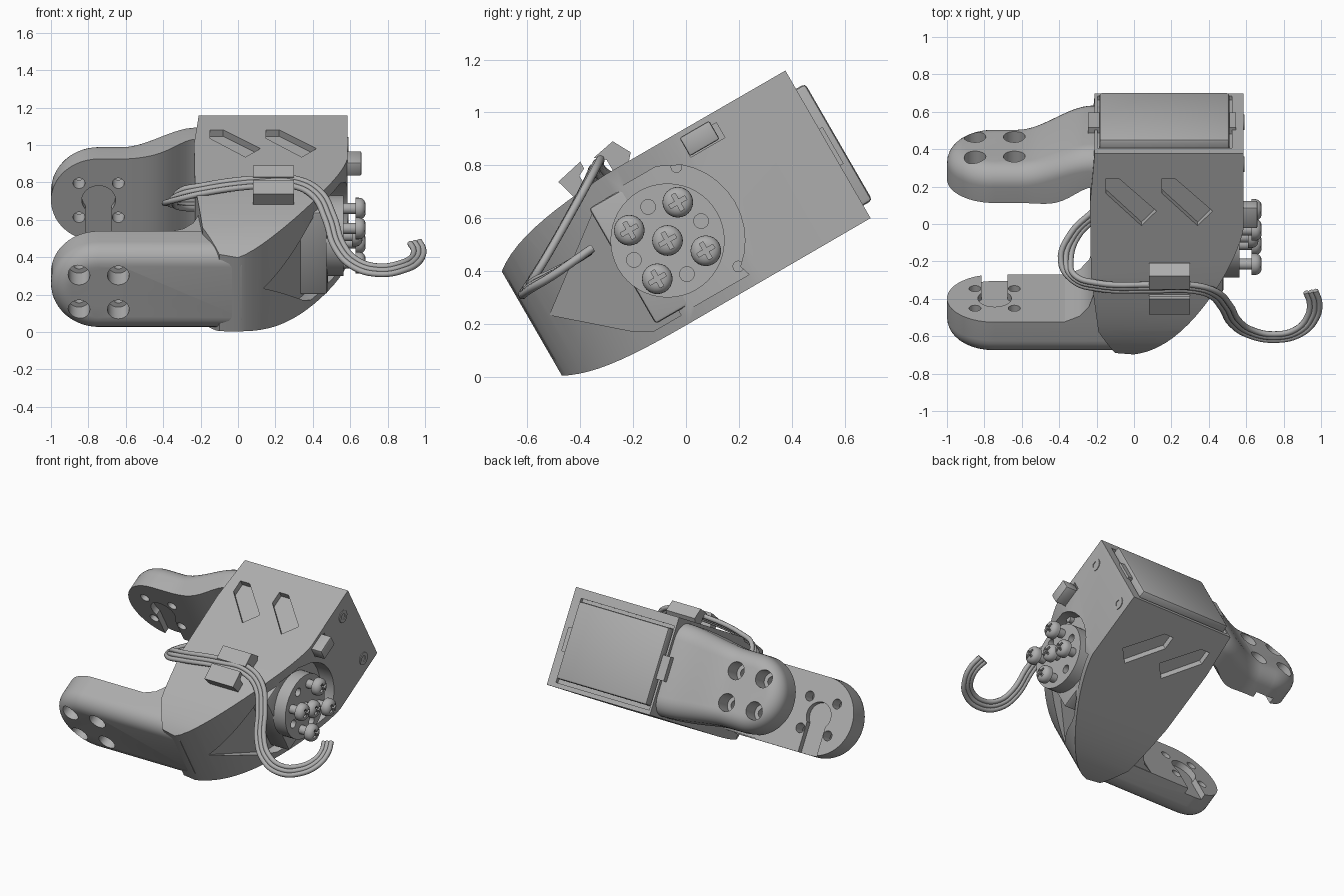
import bpy, bmesh
from math import radians, sin, cos, pi
from mathutils import Vector
from mathutils.geometry import interpolate_bezier

cube = bpy.data.objects.get("Cube")
if cube:
    bpy.data.objects.remove(cube, do_unlink=True)

grey = bpy.data.materials.new("plain grey")
grey.use_nodes = True
grey.diffuse_color = (0.42, 0.42, 0.42, 1)
grey.node_tree.nodes["Principled BSDF"].inputs["Base Color"].default_value = (0.42, 0.42, 0.42, 1)

TILT = radians(30)   # everything but the cable is modelled level, then tilted about x
PLACE = {"x": lambda a, b, t: (t, a, b),
         "y": lambda a, b, t: (a, t, b),
         "z": lambda a, b, t: (a, b, t)}


def finish_mesh(name, bm):
    bmesh.ops.recalc_face_normals(bm, faces=bm.faces)
    mesh = bpy.data.meshes.new(name)
    bm.to_mesh(mesh)
    bm.free()
    mesh.materials.append(grey)
    ob = bpy.data.objects.new(name, mesh)
    bpy.context.collection.objects.link(ob)
    ob.rotation_euler.x = TILT
    return ob


def loft_bm(layers, axis):
    """Skin a list of (outline, height) layers and cap both ends."""
    bm = bmesh.new()
    rings = [[bm.verts.new(PLACE[axis](a, b, t)) for a, b in pts] for pts, t in layers]
    bm.faces.new(rings[0])
    bm.faces.new(rings[-1])
    n = len(rings[0])
    for low, high in zip(rings, rings[1:]):
        for i in range(n):
            j = (i + 1) % n
            bm.faces.new((low[i], low[j], high[j], high[i]))
    return bm


def prism(name, pts, axis, lo, hi):
    return finish_mesh(name, loft_bm([(pts, lo), (pts, hi)], axis))


def circle(a, b, r, n=32):
    return [(a + r * cos(2 * pi * i / n), b + r * sin(2 * pi * i / n)) for i in range(n)]


def cylinder(name, axis, a, b, r, lo, hi, n=32):
    return prism(name, circle(a, b, r, n), axis, lo, hi)


def box(name, x, y, z, bevel=0):
    pts = [(x[0], y[0]), (x[1], y[0]), (x[1], y[1]), (x[0], y[1])]
    bm = loft_bm([(pts, z[0]), (pts, z[1])], "z")
    if bevel:
        bmesh.ops.bevel(bm, geom=bm.edges[:], offset=bevel, segments=2,
                        profile=0.5, affect="EDGES")
    return finish_mesh(name, bm)


def cut(ob, *cutters, mode="DIFFERENCE"):
    bpy.context.view_layer.objects.active = ob
    for c in cutters:
        m = ob.modifiers.new("cut", "BOOLEAN")
        m.operation, m.solver, m.object = mode, "EXACT", c
        bpy.ops.object.modifier_apply(modifier=m.name)
        bpy.data.objects.remove(c, do_unlink=True)


# Housing: plan outline intersected with the side outline
sweep = interpolate_bezier(Vector((0.585, 0.44)), Vector((0.56, 0.24)),
                           Vector((0.27, -0.33)), Vector((0.0, -0.405)), 20)
plan = [(-0.21, 0.905), (0.585, 0.905)] + [tuple(p[:2]) for p in sweep]
plan += [(-0.1, -0.39), (-0.19, -0.22), (-0.23, 0.15), (-0.235, 0.6)]
side_top = interpolate_bezier(Vector((0.12, 0.815)), Vector((-0.1, 0.8)),
                              Vector((-0.3, 0.78)), Vector((-0.41, 0.69)), 12)
side_low = interpolate_bezier(Vector((-0.41, 0.24)), Vector((-0.3, 0.18)),
                              Vector((-0.15, 0.168)), Vector((0.1, 0.168)), 12)
side = [tuple(p[:2]) for p in side_top + side_low] + [(0.92, 0.17), (0.92, 0.815)]
housing = prism("housing", plan, "z", 0.1, 0.9)
cut(housing, prism("side", side, "x", -0.6, 0.8), mode="INTERSECT")

# Openings for the motor, its rear lid and the decorative slots
cavity_pts = [(-0.33, 0.46), (0, 0.71), (0.1, 0.71), (0.1, 0.21), (-0.02, 0.21), (-0.09, 0.25)]
cavity = prism("cavity", cavity_pts, "x", 0.33, 0.8)
for v in cavity.data.vertices:      # sloping cavity floor
    if v.co.x < 0.5:
        v.co.x += 0.6 * v.co.y
pocket = [(-0.05, 0.71), (0, 0.745), (0.3, 0.745)]
pocket += [(0.2 + 0.29 * cos(a), 0.48 + 0.29 * sin(a))
           for a in [radians(50 - 10 * i) for i in range(11)]]
pocket += [(0.4, 0.215), (0.02, 0.215), (-0.05, 0.26)]
cut(housing, cavity,
    prism("pocket", pocket, "x", 0.48, 0.8),
    box("cable_slot", (0.5, 0.7), (0.43, 0.58), (0.71, 0.775)),
    box("lid_recess", (-0.195, 0.525), (0.88, 1), (0.2, 0.755)))
slot = [(-0.15, 0.75), (-0.08, 0.75), (0.12, 0.55), (0.04, 0.46), (-0.15, 0.66)]
for shift in (0, 0.3):
    pts = [(a + shift, b) for a, b in slot]
    cut(housing, prism("slot", pts, "z", 0.775, 0.9), prism("slot", pts, "z", 0.1, 0.21))

# Fillet where the front arm meets the housing
web = [(-0.37, -0.185), (-0.29, -0.15), (-0.24, -0.09), (-0.21, 0.0), (-0.1, 0.0), (-0.1, -0.3)]
prism("arm_fillet", web, "z", 0.225, 0.725)

# Two forked arms with counterbored holes and a keyhole on the inner face
ARM_X, ARM_R = -0.745, 0.255


def stadium(cz, end, inset):
    r = ARM_R - inset
    return [(end, cz - r), (end, cz + r)] + [
        (ARM_X + r * cos(a), cz + r * sin(a)) for a in [pi / 2 + pi * i / 28 for i in range(29)]]


def arm(name, inner, outer, cz, end, flare):
    out = 1 if outer > inner else -1
    fillet = 0.1
    layers = [(stadium(cz, end, 0), inner)]
    for i in range(9):
        a = pi / 2 * i / 8
        layers.append((stadium(cz, end, fillet * (1 - cos(a))),
                       outer - out * fillet * (1 - sin(a))))
    bm = loft_bm(layers, "y")
    if flare:   # the arm swells outwards where it joins the housing
        for i in range(13):
            bmesh.ops.bisect_plane(bm, geom=bm.verts[:] + bm.edges[:] + bm.faces[:],
                                   plane_co=(-0.62 + 0.034 * i, 0, 0), plane_no=(1, 0, 0))
        for v in bm.verts:
            t = min(max((v.co.x + 0.62) / 0.4, 0), 1)
            t = t * t * (3 - 2 * t)
            on_inner = abs(v.co.y - inner) < 0.001
            v.co.y += flare * (t ** 3 if on_inner else t)
            v.co.z += 0.2 * t * (v.co.z - cz)
    ob = finish_mesh(name, bm)
    span = lambda a, b: sorted((a, b))
    p = 0.105
    for sx in (-p, p):
        for sz in (-p, p):
            cut(ob, cylinder("bore", "y", ARM_X + sx, cz + sz, 0.058,
                             *span(inner + out * 0.09, outer + out * 0.1)),
                cylinder("hole", "y", ARM_X + sx, cz + sz, 0.032,
                         *span(inner - out * 0.1, outer + out * 0.1)))
    depth = span(inner - out * 0.1, inner + out * 0.04)
    cut(ob, cylinder("key", "y", ARM_X, cz, 0.09, *depth),
        box("key_slot", (ARM_X - 0.07, ARM_X + 0.07), depth, (0.1, cz)))


arm("front_arm", -0.185, -0.4, 0.475, 0.02, 0)
arm("rear_arm", 0.56, 0.76, 0.49, -0.18, 0.125)

# Motor: body, rear lid with tabs, small fixing screws
box("motor_body", (0.33, 0.478), (0, 0.44), (0.23, 0.735), 0.012)
box("rear_lid", (-0.185, 0.51), (0.86, 0.945), (0.225, 0.735), 0.015)
for name, x in (("left_tab", (0.5, 0.545)), ("right_tab", (-0.245, -0.17))):
    box(name, x, (0.86, 0.92), (0.4, 0.56))
box("connector_block", (0.56, 0.66), (0.43, 0.56), (0.715, 0.795), 0.008)
for y, z in ((0.365, 0.705), (0.38, 0.262)):
    cylinder("motor_pin", "x", y, z, 0.022, 0.46, 0.51, 16)
for y, z in ((0.777, 0.706), (0.782, 0.265)):
    seat = cylinder("housing_screw", "x", y, z, 0.042, 0.57, 0.59, 24)
    cut(seat, cylinder("socket", "x", y, z, 0.022, 0.58, 0.7, 6))

# Output disc with four open holes
HY, HZ = 0.197, 0.481
disc = cylinder("output_disc", "x", HY, HZ, 0.216, 0.47, 0.565, 48)
for i in range(4):
    a = i * pi / 2
    cut(disc, cylinder("hole", "x", HY + 0.147 * cos(a), HZ + 0.147 * sin(a),
                       0.028, 0.52, 0.7, 16))


# Domed cross-head screws
def screw(y, z, tip):
    cylinder("screw_shank", "x", y, z, 0.03, 0.5, tip - 0.04, 16)
    layers = [(circle(y, z, 0.058, 24), tip - 0.055)]
    for i in range(6):
        a = pi / 2 * i / 5
        layers.append((circle(y, z, 0.023 + 0.035 * cos(a), 24), tip - 0.035 * (1 - sin(a))))
    head = finish_mesh("screw_head", loft_bm(layers, "x"))
    for w, h in ((0.035, 0.008), (0.008, 0.035)):
        cut(head, box("cross", (tip - 0.025, tip + 0.1), (y - w, y + w), (z - h, z + h)))


screw(HY, HZ, 0.665)
for i in range(4):
    a = pi / 4 + i * pi / 2
    screw(HY + 0.15 * cos(a), HZ + 0.15 * sin(a), 0.682)

# Cable clip: two hooked bars
hook = [(0.15, 0.79), (0.15, 0.86), (0.112, 0.892), (0.205, 0.91), (0.243, 0.84), (0.2, 0.79)]
prism("upper_clip", hook, "x", 0.08, 0.3)
hook = [(-0.02, 0.77), (-0.05, 0.88), (0.06, 0.905), (0.06, 0.875), (0.03, 0.86), (0.035, 0.77)]
prism("lower_clip", hook, "x", 0.08, 0.3)

for ob in list(bpy.context.collection.objects):
    if ob.type == "MESH" and grey.name in ob.data.materials:
        bpy.ops.object.select_all(action="DESELECT")
        ob.select_set(True)
        bpy.context.view_layer.objects.active = ob
        bpy.ops.object.shade_smooth_by_angle(angle=radians(30))

# Flat cable of three wires
path = [Vector(p) for p in (
    (-0.2, 0.06, 0.68), (-0.32, -0.06, 0.68), (-0.365, -0.2, 0.69), (-0.32, -0.29, 0.73),
    (-0.2, -0.33, 0.76), (0.1, -0.34, 0.8), (0.3, -0.34, 0.8), (0.42, -0.37, 0.74),
    (0.49, -0.44, 0.61), (0.54, -0.525, 0.46), (0.62, -0.58, 0.37), (0.75, -0.605, 0.33),
    (0.88, -0.575, 0.35), (0.95, -0.5, 0.39), (0.965, -0.42, 0.44), (0.945, -0.36, 0.48))]
for k, name in ((-1, "wire_inner"), (0, "wire_middle"), (1, "wire_outer")):
    curve = bpy.data.curves.new(name, "CURVE")
    curve.dimensions = "3D"
    curve.bevel_depth, curve.bevel_resolution, curve.resolution_u = 0.016, 2, 6
    curve.use_fill_caps = True
    spline = curve.splines.new("BEZIER")
    spline.bezier_points.add(len(path) - 1)
    for i, p in enumerate(path):
        along = path[min(i + 1, len(path) - 1)] - path[max(i - 1, 0)]
        across = along.cross(Vector((0, -0.8, 0.6))).normalized()
        point = spline.bezier_points[i]
        point.co = p + across * (0.026 * k)
        point.handle_left_type = point.handle_right_type = "AUTO"
    curve.materials.append(grey)
    bpy.context.collection.objects.link(bpy.data.objects.new(name, curve))
